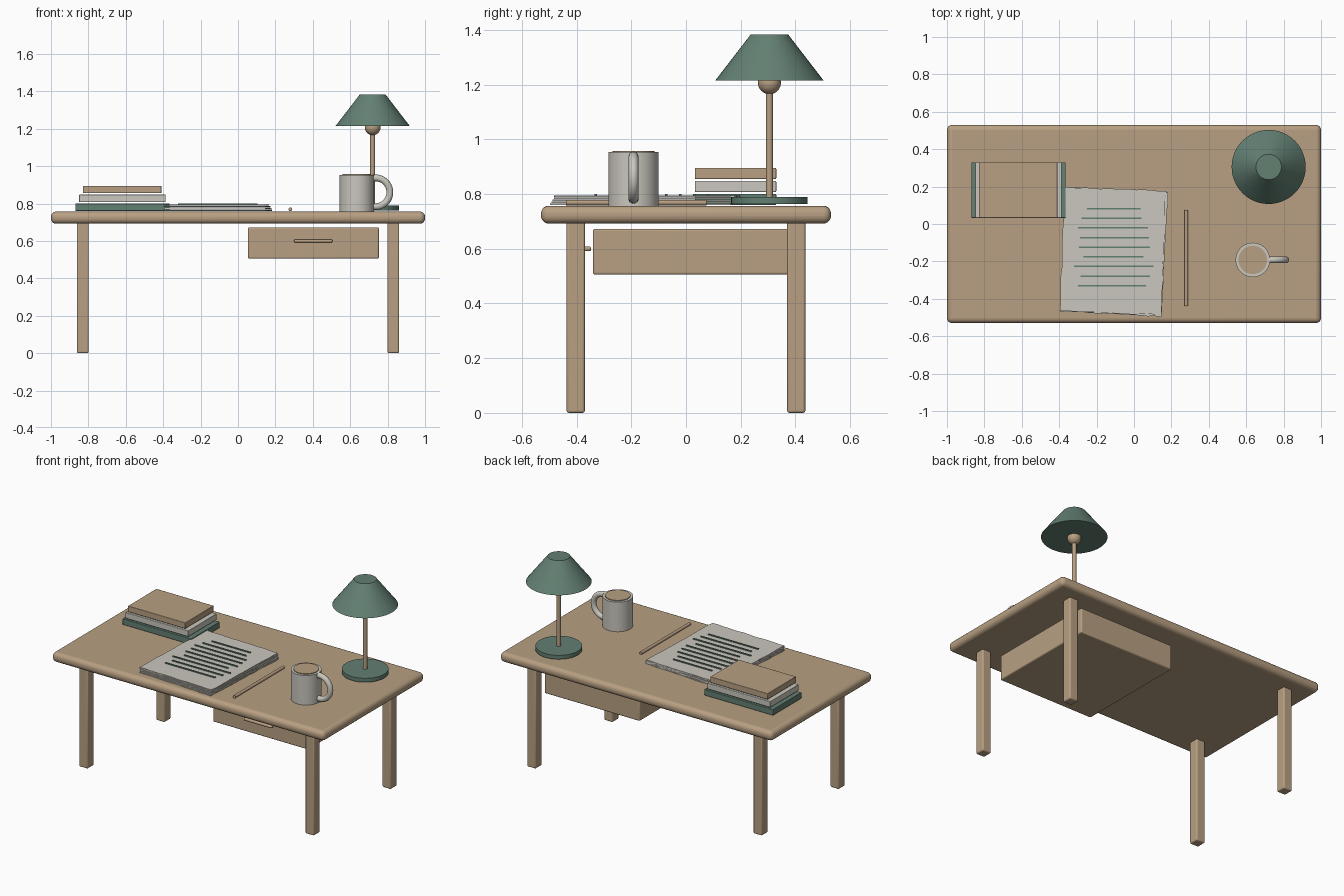
import bpy, bmesh, math, random
from mathutils import Matrix

random.seed(4)
cube = bpy.data.objects.get("Cube")
if cube:
    bpy.data.objects.remove(cube, do_unlink=True)


def material(name, rgb):
    m = bpy.data.materials.new(name)
    m.use_nodes = True
    m.diffuse_color = (*rgb, 1)
    m.node_tree.nodes["Principled BSDF"].inputs["Base Color"].default_value = (*rgb, 1)
    return m


WOOD = material("warm wood", (0.48, 0.35, 0.225))
GREEN = material("muted green", (0.125, 0.215, 0.17))
PAPER = material("off white", (0.59, 0.57, 0.51))


def finish(name, bm, mat, smooth=False, bevel=0, segments=3):
    bmesh.ops.recalc_face_normals(bm, faces=bm.faces)
    mesh = bpy.data.meshes.new(name)
    bm.to_mesh(mesh)
    bm.free()
    obj = bpy.data.objects.new(name, mesh)
    bpy.context.collection.objects.link(obj)
    mesh.materials.append(mat)
    if bevel:
        mod = obj.modifiers.new("rounded edges", "BEVEL")
        mod.width, mod.segments = bevel, segments
    if smooth:
        bpy.ops.object.select_all(action="DESELECT")
        obj.select_set(True)
        bpy.context.view_layer.objects.active = obj
        bpy.ops.object.shade_smooth_by_angle(angle=math.radians(35))
    return obj


def box(name, x, y, z, mat, bevel=0, segments=3):
    """Box given by its (low, high) range on each axis."""
    bm = bmesh.new()
    bmesh.ops.create_cube(bm, size=1)
    for v in bm.verts:
        v.co = [(a + b) / 2 + c * (b - a) for (a, b), c in zip((x, y, z), v.co)]
    return finish(name, bm, mat, bevel > 0, bevel, segments)


def lathe(name, centre, profile, mat, steps=48):
    """Closed turned part from (radius, height) points."""
    bm = bmesh.new()
    rings = []
    for r, z in profile:
        rings.append([bm.verts.new((centre[0] + r * math.cos(t), centre[1] + r * math.sin(t), z))
                      for t in (math.tau * i / steps for i in range(steps))])
    for low, high in zip(rings, rings[1:]):
        for i in range(steps):
            j = (i + 1) % steps
            bm.faces.new((low[i], low[j], high[j], high[i]))
    bm.faces.new(rings[0])
    bm.faces.new(rings[-1])
    return finish(name, bm, mat, True)


# Desk: rounded top, four legs, hanging drawer with a pull
TOP = 0.757
box("tabletop", (-1, 1), (-0.53, 0.53), (0.692, TOP), WOOD, 0.028, 5)
for side, sx in (("left", 1), ("right", -1)):
    for end, sy in (("front", -1), ("back", 1)):
        box(f"{end}_{side}_leg", (sx * 0.83 - 0.032, sx * 0.83 + 0.032),
            (sy * 0.403 - 0.033, sy * 0.403 + 0.033), (0, 0.7), WOOD, 0.008)
box("drawer", (0.053, 0.753), (-0.34, 0.41), (0.505, 0.673), WOOD, 0.008)
box("drawer_pull", (0.3, 0.505), (-0.373, -0.347), (0.591, 0.608), WOOD, 0.007)

# Stack of three books
for i, (name, mat) in enumerate((("bottom", GREEN), ("middle", PAPER), ("top", WOOD))):
    z = 0.76 + i * 0.0475
    box(f"{name}_book", (-0.87 + i * 0.02, -0.365 - i * 0.022), (0.032, 0.33),
        (z, z + 0.04), mat, 0.003, 2)


# Stack of loose sheets with rough edges
def sheet(name, z, turn, shift):
    bm = bmesh.new()
    w, h, n = 0.27, 0.33, 14
    corners = [(-w, -h), (w, -h), (w, h), (-w, h)]
    ring = []
    for (ax, ay), (bx, by) in zip(corners, corners[1:] + corners[:1]):
        for i in range(n):
            t = i / n
            ring.append(bm.verts.new((ax + (bx - ax) * t + random.uniform(-0.003, 0.003),
                                      ay + (by - ay) * t + random.uniform(-0.003, 0.003), z)))
    face = bm.faces.new(ring)
    top = bmesh.ops.extrude_face_region(bm, geom=[face])["geom"]
    bmesh.ops.translate(bm, vec=(0, 0, 0.0055),
                        verts=[g for g in top if isinstance(g, bmesh.types.BMVert)])
    place = Matrix.Translation((-0.11 + shift, -0.147 - shift, 0)) @ Matrix.Rotation(turn, 4, "Z")
    bmesh.ops.transform(bm, matrix=place, verts=bm.verts)
    finish(name, bm, PAPER)


for i in range(5):
    sheet(f"paper_sheet_{i + 1}", 0.76 + i * 0.0072, math.radians(-3.1 + 0.25 * i),
          0.004 - 0.002 * i)

# Lines of writing on the top sheet
spans = [(-0.25, 0.035), (-0.28, 0.04), (-0.30, 0.075), (-0.29, 0.08), (-0.295, 0.085),
         (-0.27, 0.05), (-0.32, 0.105), (-0.285, 0.085), (-0.30, 0.065)]
for i, span in enumerate(spans):
    y = 0.082 - i * 0.0515
    box(f"written_line_{i + 1}", span, (y - 0.004, y + 0.004), (0.794, 0.801), GREEN)

# Pencil lying along y
bm = bmesh.new()
bmesh.ops.create_cone(bm, cap_ends=True, segments=16, radius1=0.01, radius2=0.01, depth=0.515,
                      matrix=Matrix.Translation((0.28, -0.182, 0.769))
                      @ Matrix.Rotation(math.pi / 2, 4, "X"))
finish("pencil", bm, WOOD, True)

# Mug with drink and ring handle
MUG = (0.635, -0.192)
lathe("mug", MUG, [(0.092, TOP), (0.092, 0.953)], PAPER)
lathe("drink", MUG, [(0.076, 0.945), (0.076, 0.958)], WOOD)
bm = bmesh.new()
steps, sides = 40, 14
rings = []
for i in range(steps):
    a = math.tau * i / steps
    ring = []
    for j in range(sides):
        b = math.tau * j / sides
        r = 0.077 + 0.018 * math.cos(b)
        ring.append(bm.verts.new((0.735 + r * math.cos(a), MUG[1] + 0.018 * math.sin(b),
                                  0.86 + r * math.sin(a))))
    rings.append(ring)
for i in range(steps):
    low, high = rings[i], rings[(i + 1) % steps]
    for j in range(sides):
        k = (j + 1) % sides
        bm.faces.new((low[j], low[k], high[k], high[j]))
finish("mug_handle", bm, PAPER, True)

# Table lamp
LAMP = (0.72, 0.305)
lathe("lamp_base", LAMP, [(0.14, 0.764), (0.14, 0.79)], GREEN)
lathe("lamp_stem", LAMP, [(0.013, 0.78), (0.013, 1.22)], WOOD, 24)
lathe("lamp_shade", LAMP, [(0.198, 1.215), (0.068, 1.384)], GREEN)
bm = bmesh.new()
bmesh.ops.create_uvsphere(bm, u_segments=32, v_segments=16, radius=0.042,
                          matrix=Matrix.Translation((*LAMP, 1.207)))
finish("lamp_bulb", bm, WOOD, True)
